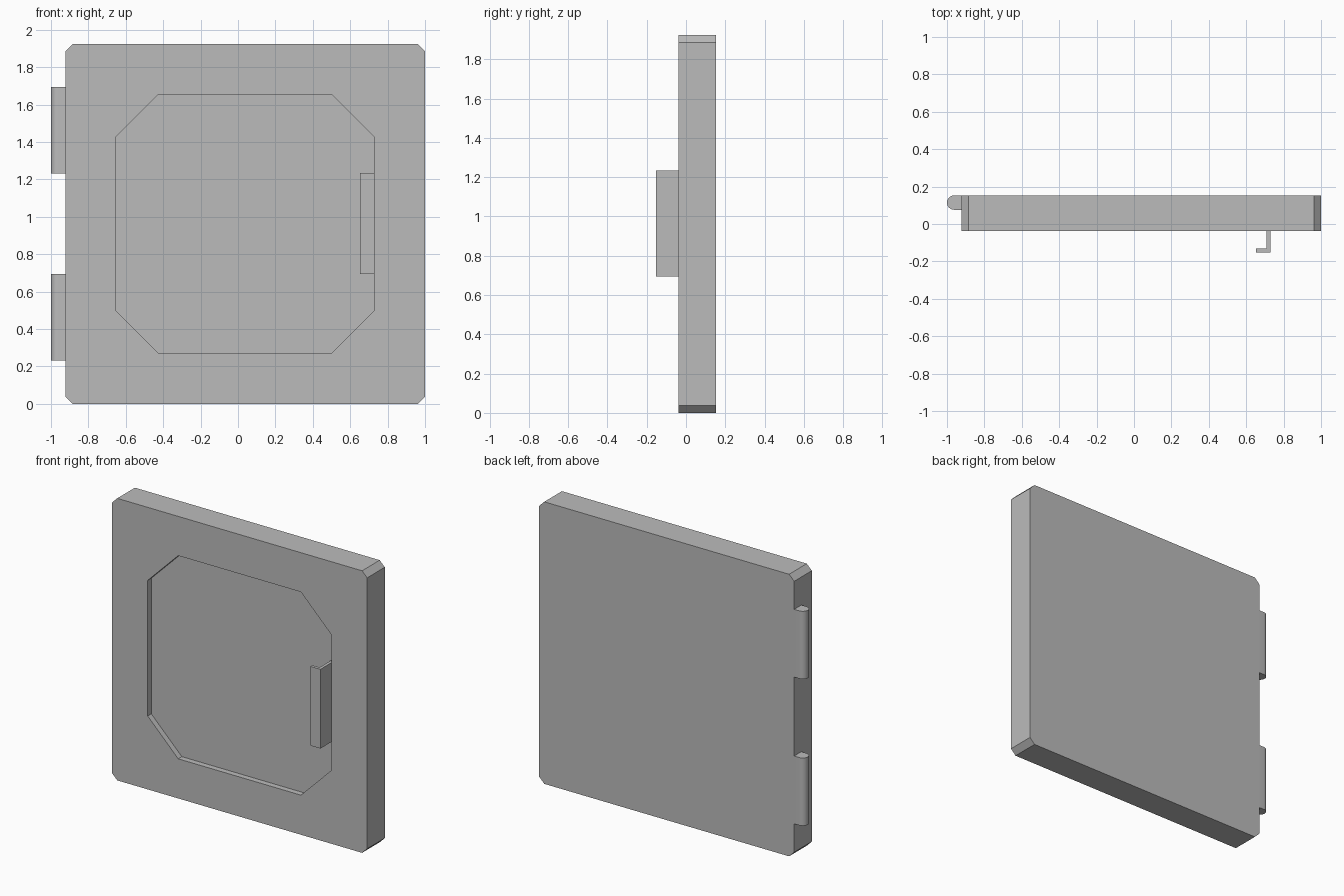
import bpy, bmesh, math

cube = bpy.data.objects.get("Cube")
if cube:
    bpy.data.objects.remove(cube, do_unlink=True)

grey = bpy.data.materials.new("plain grey")
grey.use_nodes = True
colour = (0.5, 0.5, 0.5, 1)
grey.diffuse_color = colour
grey.node_tree.nodes["Principled BSDF"].inputs["Base Color"].default_value = colour


def finish(name, bm):
    bmesh.ops.recalc_face_normals(bm, faces=bm.faces)
    mesh = bpy.data.meshes.new(name)
    bm.to_mesh(mesh)
    bm.free()
    mesh.materials.append(grey)
    obj = bpy.data.objects.new(name, mesh)
    bpy.context.collection.objects.link(obj)
    return obj


def extrude(bm, points, direction):
    """Close a planar outline and extrude it into a solid."""
    base = bm.faces.new([bm.verts.new(p) for p in points])
    result = bmesh.ops.extrude_face_region(bm, geom=[base], use_keep_orig=True)
    verts = [v for v in result["geom"] if isinstance(v, bmesh.types.BMVert)]
    bmesh.ops.translate(bm, verts=verts, vec=direction)


def octagon(x0, x1, z0, z1, cut, y):
    """Rectangle facing the front with its corners cut off."""
    return [(x, y, z) for x, z in (
        (x0 + cut, z0), (x1 - cut, z0), (x1, z0 + cut), (x1, z1 - cut),
        (x1 - cut, z1), (x0 + cut, z1), (x0, z1 - cut), (x0, z0 + cut))]


FRONT, BACK, FLOOR = -0.037, 0.153, 0.002

# Door panel: rings joined from the back, round the rim, into the recess
bm = bmesh.new()
outer = (-0.923, 1.0, 0.0, 1.923, 0.038)
inner = (-0.655, 0.73, 0.27, 1.655, 0.23)
rings = [[bm.verts.new(p) for p in octagon(*shape, y)]
         for shape, y in ((outer, BACK), (outer, FRONT), (inner, FRONT), (inner, FLOOR))]
for a, b in zip(rings, rings[1:]):
    for i in range(8):
        j = (i + 1) % 8
        bm.faces.new((a[i], a[j], b[j], b[i]))
bm.faces.new(rings[0])
bm.faces.new(rings[-1])
finish("door_panel", bm)

# L-shaped pull handle standing on the recess floor
bm = bmesh.new()
profile = [(0.708, FLOOR), (0.729, FLOOR), (0.729, -0.153),
           (0.653, -0.153), (0.653, -0.132), (0.708, -0.132)]
extrude(bm, [(x, y, 0.693) for x, y in profile], (0, 0, 0.54))
finish("pull_handle", bm)

# Two hinge barrels, rounded on the outer side
radius = 0.0385
for name, bottom in (("lower_hinge", 0.232), ("upper_hinge", 1.232)):
    bm = bmesh.new()
    cx, cy = -1 + radius, BACK - radius
    points = [(-0.923, BACK, bottom)]
    for i in range(17):
        t = math.pi / 2 + math.pi * i / 16
        points.append((cx + radius * math.cos(t), cy + radius * math.sin(t), bottom))
    points.append((-0.923, BACK - 2 * radius, bottom))
    extrude(bm, points, (0, 0, 0.462))
    hinge = finish(name, bm)
    bpy.ops.object.select_all(action='DESELECT')
    hinge.select_set(True)
    bpy.context.view_layer.objects.active = hinge
    bpy.ops.object.shade_smooth_by_angle(angle=math.radians(30))
